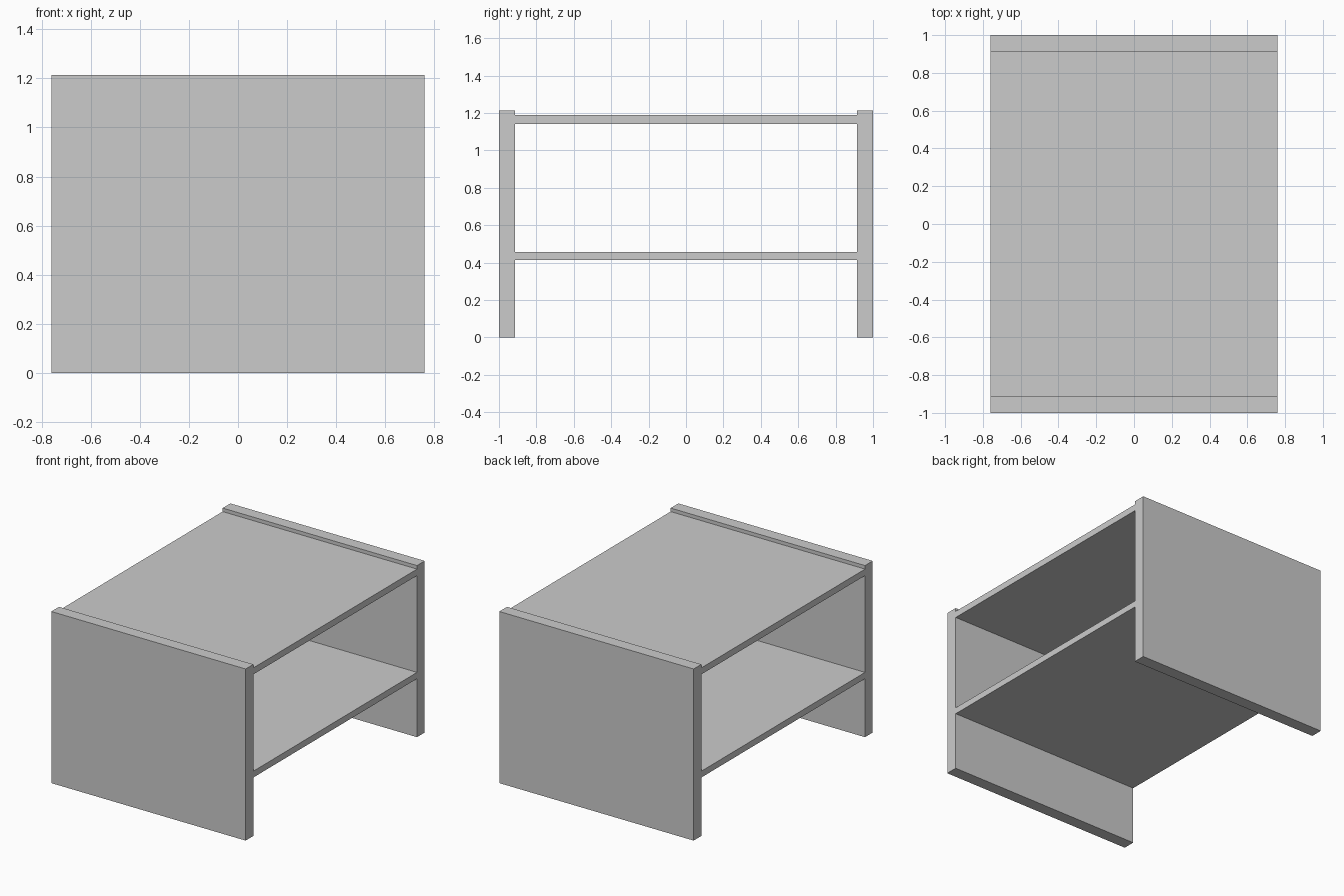
import bpy

if "Cube" in bpy.data.objects:
    bpy.data.objects.remove(bpy.data.objects["Cube"])

HALF_W = 0.76      # half width along x
INNER = 0.914      # inner face of the side panels
HEIGHT = 1.213


def box(name, lo, hi):
    size = [b - a for a, b in zip(lo, hi)]
    centre = [(a + b) / 2 for a, b in zip(lo, hi)]
    bpy.ops.mesh.primitive_cube_add(size=1, location=centre)
    obj = bpy.context.object
    obj.name = name
    obj.scale = size
    bpy.ops.object.transform_apply(location=False, rotation=False, scale=True)
    return obj


# Upright end panels
for name, y0, y1 in (("front_panel", -1, -INNER), ("back_panel", INNER, 1)):
    box(name, (-HALF_W, y0, 0), (HALF_W, y1, HEIGHT))

# Horizontal boards spanning between the panels
for name, z0, z1 in (("lower_shelf", 0.413, 0.458), ("table_top", 1.142, 1.188)):
    box(name, (-HALF_W, -INNER, z0), (HALF_W, INNER, z1))
